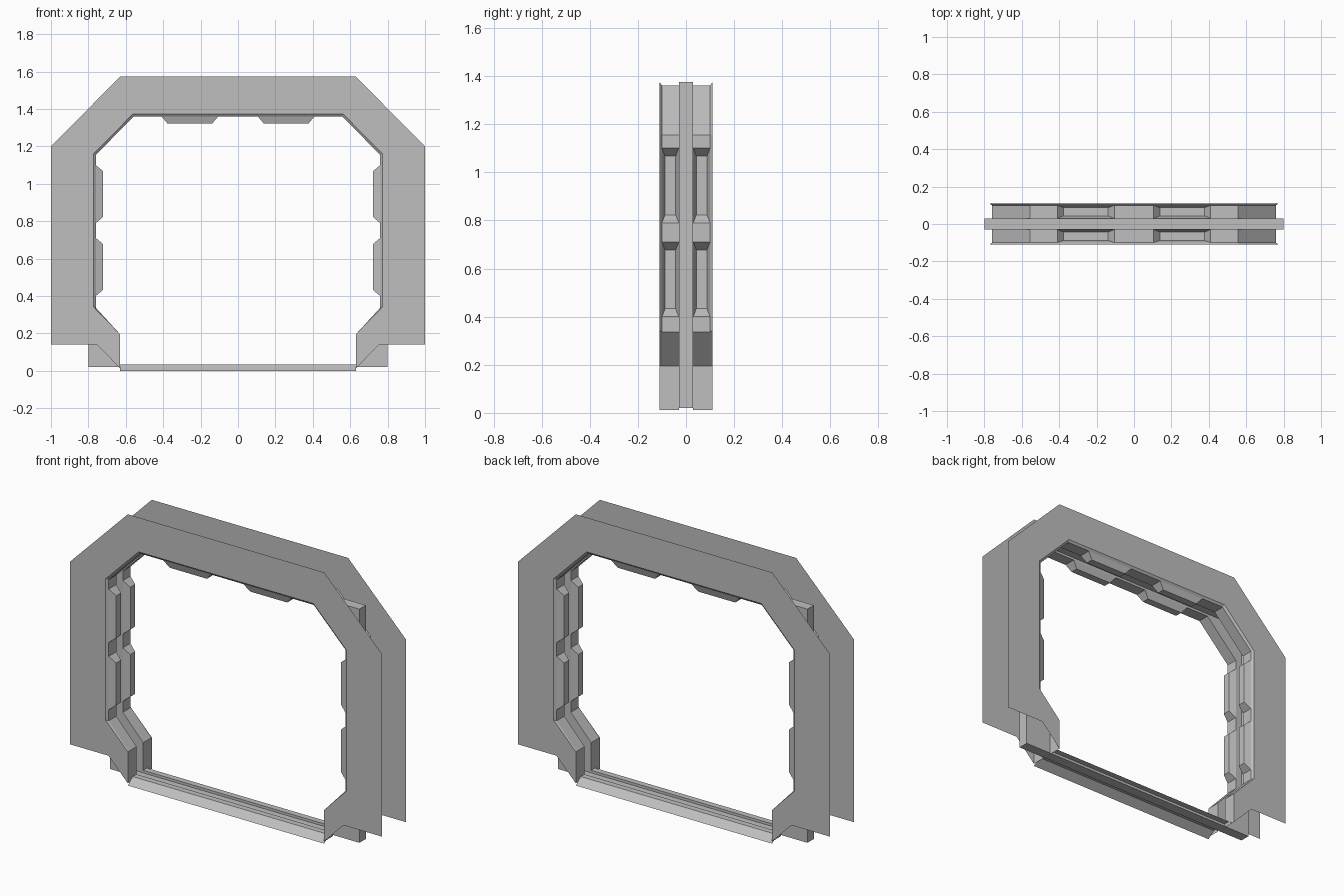
import bpy
from mathutils import Vector

if "Cube" in bpy.data.objects:
    bpy.data.objects.remove(bpy.data.objects["Cube"])

# One flat grey for the whole frame
grey = bpy.data.materials.new("light_grey_metal")
grey.diffuse_color = (0.52, 0.52, 0.52, 1)
grey.use_nodes = True
grey.node_tree.nodes["Principled BSDF"].inputs["Base Color"].default_value = grey.diffuse_color

FACE, LIP, SLOT = -0.11, -0.10, -0.03   # depth of plate, liner edge, slot edge


def make(name, faces):
    """Quarter part (x > 0, y < 0) mirrored across x and y."""
    verts, index, polys = [], {}, []
    for f in faces:
        poly = []
        for p in f:
            key = tuple(round(c, 5) for c in p)
            if key not in index:
                index[key] = len(verts)
                verts.append(key)
            poly.append(index[key])
        polys.append(poly)
    me = bpy.data.meshes.new(name)
    me.from_pydata(verts, [], polys)
    me.materials.append(grey)
    ob = bpy.data.objects.new(name, me)
    bpy.context.collection.objects.link(ob)
    m = ob.modifiers.new("mirror", 'MIRROR')
    m.use_axis = (True, True, False)
    m.merge_threshold = 0.0005
    return ob


def at(points, y):
    return [(x, y, z) for x, z in points]


def strip(path_a, ya, path_b, yb):
    """Band of quads between two paths at two depths."""
    a, b = at(path_a, ya), at(path_b, yb)
    return [(a[i], a[i + 1], b[i + 1], b[i]) for i in range(len(a) - 1)]


def bump(p, q, inward):
    """Raised panel with sloped sides, standing on the wall from p to q."""
    d = Vector((q[0] - p[0], 0, q[1] - p[1])).normalized() * 0.033
    n = Vector(inward) * 0.039
    base = [Vector(v) for v in ((p[0], LIP, p[1]), (q[0], LIP, q[1]),
                                (q[0], SLOT, q[1]), (p[0], SLOT, p[1]))]
    cy = Vector((0, 0.013, 0))
    offs = (d + cy, cy - d, -d - cy, d - cy)
    top = [b + o + n for b, o in zip(base, offs)]
    return [top] + [(base[i], base[(i + 1) % 4], top[(i + 1) % 4], top[i])
                    for i in range(4)]


# Opening contours, from the foot up to the middle of the top
edge = [(0.63, 0.013), (0.63, 0.195), (0.773, 0.342), (0.773, 1.16),
        (0.561, 1.374), (0, 1.374)]
inner = [(0.63, 0.013), (0.63, 0.195), (0.76, 0.337), (0.76, 1.155),
         (0.556, 1.361), (0, 1.361)]

# Face plates, front and back
make("face_plate", [at([(0, 1.573), (0, 1.374)] + edge[-2::-1]
                       + [(0.754, 0.14), (1, 0.14), (1, 1.2), (0.63, 1.573)], FACE)])

# Bevelled lip between plate and liner
make("lip", strip(edge, FACE, inner, LIP))

# Liner walls, left open where the raised panels sit
side_gaps = [(0.40, 0.71), (0.79, 1.10)]
top_gap = (0.41, 0.105)
runs = [inner[:3] + [(0.76, 0.40)],
        [(0.76, 0.71), (0.76, 0.79)],
        [(0.76, 1.10), inner[3], inner[4], (0.41, 1.361)],
        [(0.105, 1.361), (0, 1.361)]]
make("liner", [f for r in runs for f in strip(r, LIP, r, SLOT)])

# Raised panels
for i, (lo, hi) in enumerate(side_gaps):
    make(f"side_panel_{i + 1}", bump((0.76, lo), (0.76, hi), (-1, 0, 0)))
make("top_panel", bump((top_gap[0], 1.361), (top_gap[1], 1.361), (0, 0, -1)))

# Rectangular door slot: end walls and side walls
slot = [(0, 0.02), (0.8, 0.02), (0.8, 1.375), (0, 1.375)]
make("slot_channel", strip(slot, SLOT, slot, 0))
make("slot_wall", [at(slot[::-1] + [(0, 0.035), (0.63, 0.035)]
                      + inner[1:], SLOT)])

# Threshold with sloped edge
make("threshold", [
    ((0, FACE, 0), (0.63, FACE, 0), (0.63, -0.065, 0.035), (0, -0.065, 0.035)),
    ((0, -0.065, 0.035), (0.63, -0.065, 0.035), (0.63, SLOT, 0.035), (0, SLOT, 0.035))])
